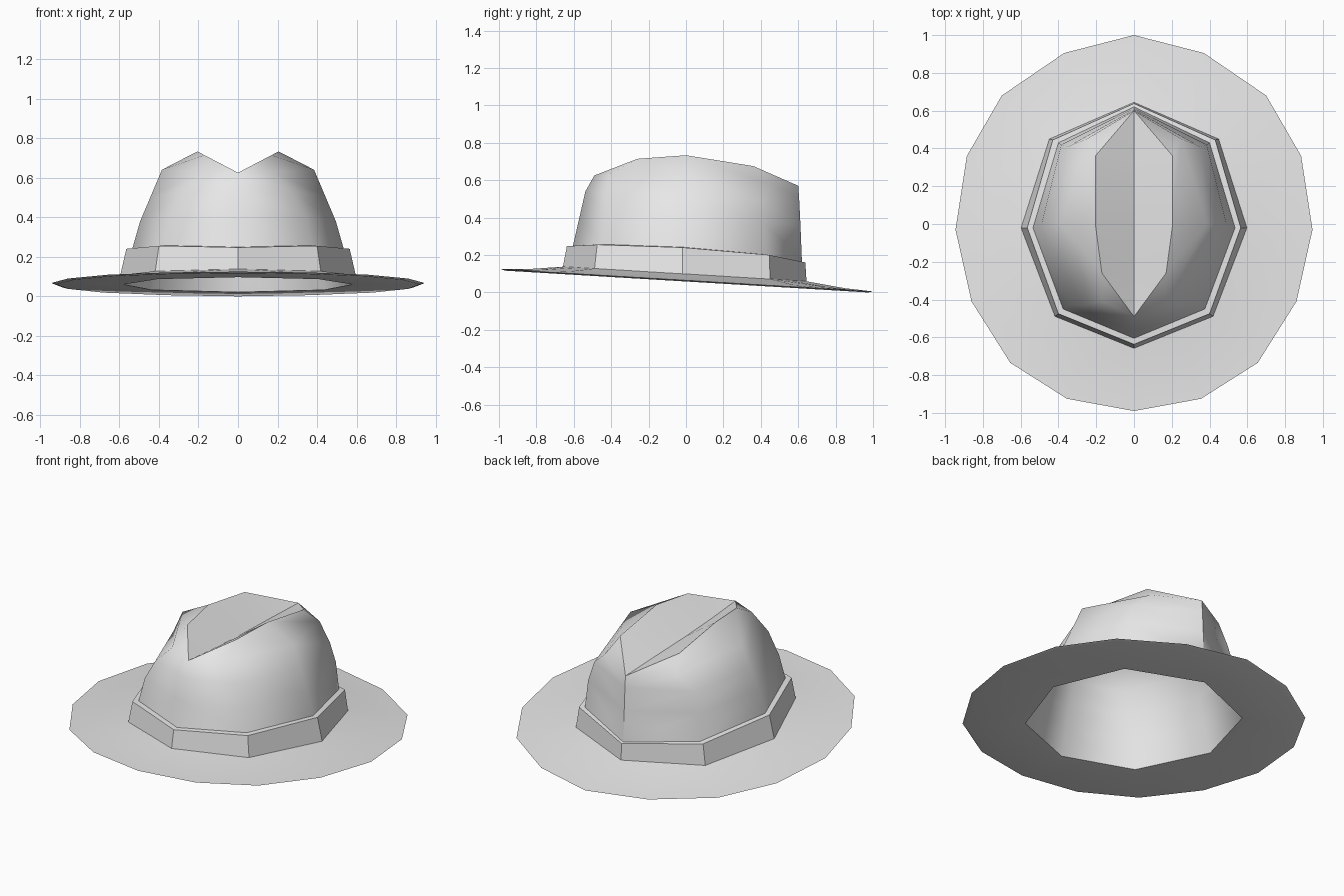
import bpy, bmesh, math

cube = bpy.data.objects.get("Cube")
if cube:
    bpy.data.objects.remove(cube, do_unlink=True)

felt = bpy.data.materials.new("grey_felt")
felt.use_nodes = True
felt.diffuse_color = (0.8, 0.8, 0.8, 1)
felt.node_tree.nodes["Principled BSDF"].inputs["Base Color"].default_value = (0.8, 0.8, 0.8, 1)


def loft_half(name, rings, angle):
    """Skin half-rings (back to front, +x side) and mirror them across x."""
    bm = bmesh.new()
    for side in (1, -1):
        grid = [[bm.verts.new((side * x, y, z)) for x, y, z in ring] for ring in rings]
        for low, high in zip(grid, grid[1:]):
            for i in range(len(low) - 1):
                bm.faces.new((low[i], low[i + 1], high[i + 1], high[i]))
    bmesh.ops.remove_doubles(bm, verts=bm.verts, dist=0.0005)
    bmesh.ops.recalc_face_normals(bm, faces=bm.faces)
    mesh = bpy.data.meshes.new(name)
    bm.to_mesh(mesh)
    bm.free()
    mesh.materials.append(felt)
    obj = bpy.data.objects.new(name, mesh)
    bpy.context.collection.objects.link(obj)
    bpy.ops.object.select_all(action='DESELECT')
    obj.select_set(True)
    bpy.context.view_layer.objects.active = obj
    bpy.ops.object.shade_smooth_by_angle(angle=math.radians(angle))
    return obj


def tilt(x, y, d):
    """Height d above the tilted brim plane."""
    return (x, y, 0.058 - 0.06 * y + d)


def scaled(points, s):
    return [(x * s, y * s) for x, y in points]


# Eight-sided head opening, as a half outline from back to front
head = [(0, 0.645), (0.45, 0.45), (0.6, -0.02), (0.42, -0.49), (0, -0.66)]
hole = scaled(head, 0.97)

# Brim: sixteen-sided outer edge, thin, rising slightly to the crown
edge = [(0, 1), (0.37, 0.905), (0.70, 0.68), (0.885, 0.36), (0.945, -0.03),
        (0.86, -0.41), (0.655, -0.735), (0.355, -0.925), (0, -0.99)]
inner = [hole[0]]
for a, b in zip(hole, hole[1:]):
    inner += [((a[0] + b[0]) / 2, (a[1] + b[1]) / 2), b]


def brim_ring(t, d):
    return [tilt(p[0] + (q[0] - p[0]) * t, p[1] + (q[1] - p[1]) * t, d)
            for p, q in zip(inner, edge)]


loft_half("brim", [brim_ring(0, 0), brim_ring(0.93, 0), brim_ring(1, 0.007),
                   brim_ring(0.6, 0.015), brim_ring(0, 0.042)], 50)

# Hat band: sloped strip with a narrow ledge on top
band_top = [0.16, 0.20, 0.24, 0.255, 0.247]
crown_base = [(0, 0.62), (0.40, 0.43), (0.535, -0.02), (0.375, -0.45), (0, -0.605)]
band_rim = [(0, 0.638), (0.43, 0.445), (0.565, -0.02), (0.40, -0.475), (0, -0.637)]
loft_half("hat_band", [
    [tilt(x, y, 0.03) for x, y in head],
    [(x, y, z) for (x, y), z in zip(band_rim, band_top)],
    [(x, y, z + 0.002) for (x, y), z in zip(crown_base, band_top)],
], 30)

# Crown: tapering wall, shoulders, two ridges and the pinched valley between
back_tip, front_tip = (0, 0.6, 0.57), (0, -0.49, 0.625)
loft_half("crown", [
    [tilt(x, y, 0) for x, y in hole],
    [(x, y, z) for (x, y), z in zip(crown_base, band_top)],
    [(0, 0.612, 0.36), (0.385, 0.42, 0.37), (0.495, -0.02, 0.38), (0.345, -0.43, 0.40), (0, -0.57, 0.40)],
    [(0, 0.605, 0.50), (0.35, 0.41, 0.49), (0.44, -0.01, 0.51), (0.27, -0.43, 0.53), (0, -0.538, 0.54)],
    [back_tip, (0.25, 0.45, 0.58), (0.385, 0, 0.64), (0.17, -0.41, 0.63), front_tip],
    [back_tip, (0.205, 0.36, 0.675), (0.205, 0, 0.733), (0.17, -0.26, 0.714), front_tip],
    [back_tip, (0, 0.33, 0.58), (0, 0, 0.59), (0, -0.26, 0.605), front_tip],
], 50)
